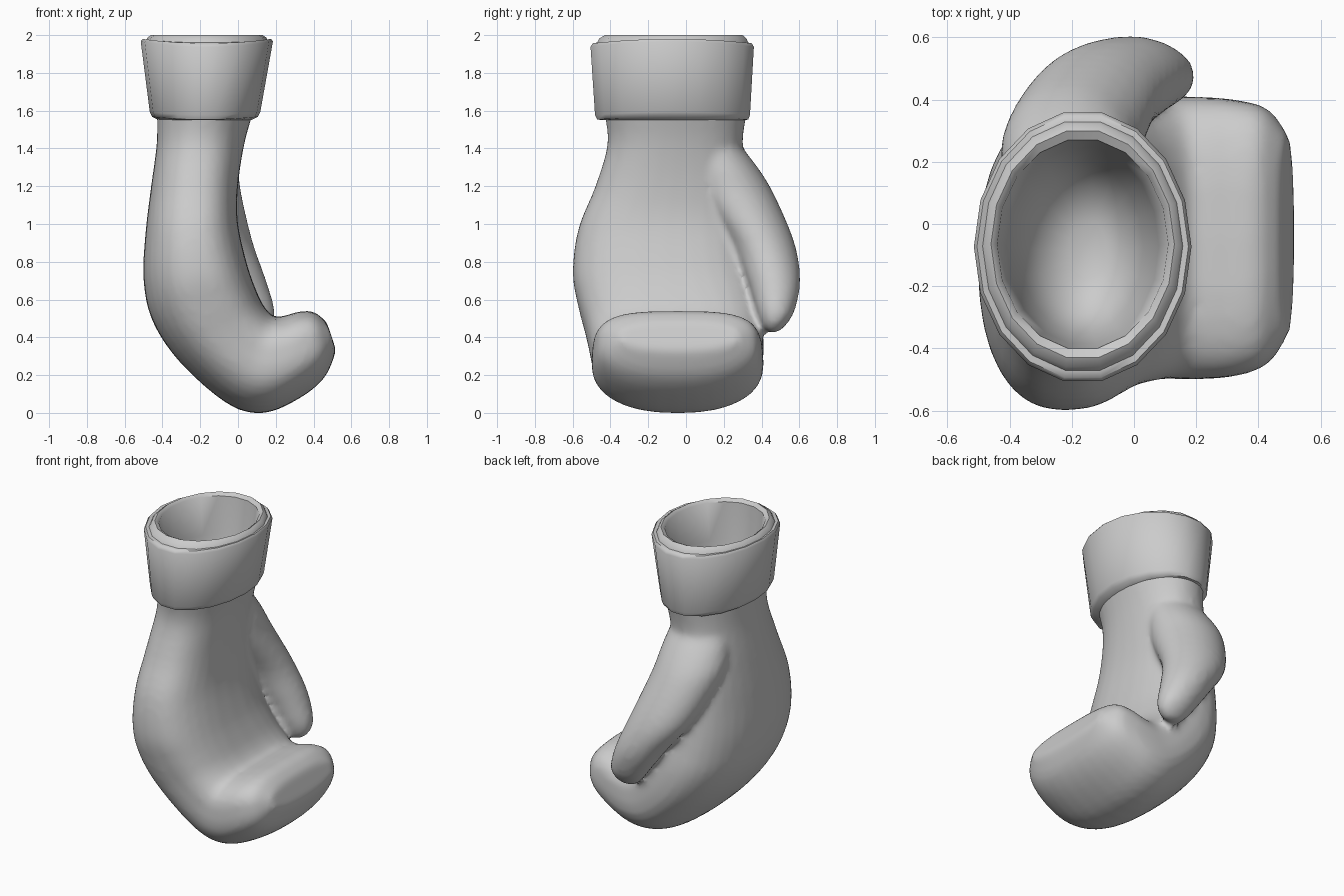
import bpy, bmesh
from math import cos, sin, pi, copysign

if "Cube" in bpy.data.objects:
    bpy.data.objects.remove(bpy.data.objects["Cube"])


def smooth_path(rows, steps):
    """Catmull-Rom interpolation through the rows of section parameters."""
    out = []
    for i in range(len(rows) - 1):
        p0, p1, p2 = rows[max(i - 1, 0)], rows[i], rows[i + 1]
        p3 = rows[min(i + 2, len(rows) - 1)]
        for s in range(steps):
            t = s / steps
            out.append([0.5 * (2 * b + (c - a) * t + (2 * a - 5 * b + 4 * c - d) * t * t
                               + (3 * b - a - 3 * c + d) * t ** 3)
                        for a, b, c, d in zip(p0, p1, p2, p3)])
    return out + [list(rows[-1])]


def loft(bm, rings, cap_start=True, cap_end=True):
    loops = [[bm.verts.new(p) for p in ring] for ring in rings]
    for a, b in zip(loops, loops[1:]):
        n = len(a)
        for i in range(n):
            bm.faces.new((a[i], a[(i + 1) % n], b[(i + 1) % n], b[i]))
    if cap_start:
        bm.faces.new(loops[0][::-1])
    if cap_end:
        bm.faces.new(loops[-1])


def rounded(v, n):
    return copysign(abs(v) ** (2 / n), v)


def section(ox, oz, ix, iz, y0, y1, n):
    """Ring between a back-of-hand point and a palm point; n squares off the palm."""
    pts = []
    for k in range(32):
        a = 2 * pi * k / 32
        e = n if cos(a) > 0 else min(n, 2.3)
        u, v = rounded(cos(a), e), rounded(sin(a), e)
        pts.append(((ox + ix) / 2 + u * (ix - ox) / 2,
                    (y0 + y1) / 2 + v * (y1 - y0) / 2,
                    (oz + iz) / 2 + u * (iz - oz) / 2))
    return pts


def oval(x0, x1, y0, y1, z, saddle=0, count=18):
    return [((x0 + x1) / 2 + cos(a) * (x1 - x0) / 2,
             (y0 + y1) / 2 + sin(a) * (y1 - y0) / 2,
             z + saddle * cos(2 * a))
            for a in (2 * pi * k / count for k in range(count))]


def finish(bm, name):
    bmesh.ops.recalc_face_normals(bm, faces=bm.faces)
    mesh = bpy.data.meshes.new(name)
    bm.to_mesh(mesh)
    bm.free()
    obj = bpy.data.objects.new(name, mesh)
    bpy.context.collection.objects.link(obj)
    return obj


def shade(obj, angle):
    bpy.ops.object.select_all(action='DESELECT')
    obj.select_set(True)
    bpy.context.view_layer.objects.active = obj
    bpy.ops.object.shade_smooth_by_angle(angle=angle)


# Hand: wrist, palm and the fingers curling forward
hand_sections = [
    (-.43, 1.62, .09, 1.62, -.44, .33, 2.0),
    (-.43, 1.43, .035, 1.43, -.415, .30, 2.2),
    (-.46, 1.20, .00, 1.20, -.48, .32, 2.4),
    (-.49, .95, .00, 1.00, -.57, .34, 2.5),
    (-.50, .70, .05, .78, -.60, .37, 2.6),
    (-.45, .48, .10, .64, -.57, .40, 2.8),
    (-.30, .26, .14, .56, -.53, .41, 3.0),
    (-.05, .045, .19, .51, -.50, .41, 3.2),
    (.14, .00, .25, .515, -.50, .41, 3.4),
    (.33, .08, .32, .535, -.49, .40, 3.4),
    (.46, .19, .40, .535, -.45, .37, 3.2),
    (.52, .33, .47, .48, -.35, .28, 2.8)]
bm = bmesh.new()
loft(bm, [section(*r) for r in smooth_path(hand_sections, 4)])

# Thumb: centre x, y, z and half widths
thumb_sections = [
    (-.20, .12, 1.45, .17, .14),
    (-.21, .19, 1.30, .21, .19),
    (-.20, .26, 1.15, .22, .21),
    (-.12, .405, .90, .20, .17),
    (-.01, .465, .70, .16, .14),
    (.07, .475, .54, .125, .10),
    (.09, .465, .46, .085, .06),
    (.09, .46, .425, .035, .02)]
loft(bm, [oval(x - w, x + w, y - d, y + d, z, 0, 24)
          for x, y, z, w, d in smooth_path(thumb_sections, 4)])
bmesh.ops.recalc_face_normals(bm, faces=bm.faces)
glove = finish(bm, "glove_body")

# Fuse thumb and hand into one padded skin
fuse = glove.modifiers.new("fuse", 'REMESH')
fuse.mode = 'VOXEL'
fuse.voxel_size = 0.02
soft = glove.modifiers.new("soften", 'SMOOTH')
soft.factor = 0.5
soft.iterations = 5
deps = bpy.context.evaluated_depsgraph_get()
bm = bmesh.new()
bm.from_mesh(bpy.data.meshes.new_from_object(glove.evaluated_get(deps)))
glove.modifiers.clear()

# Open the wrist inside the cuff
bmesh.ops.bisect_plane(bm, geom=bm.verts[:] + bm.edges[:] + bm.faces[:],
                       plane_co=(0, 0, 1.56), plane_no=(0, 0, 1), clear_outer=True)
bm.to_mesh(glove.data)
bm.free()
shade(glove, 1.2)

# Cuff: flared band, stepped rim and the lining pocket
cuff_profile = [
    (-.42, .07, -.425, .31, 1.55, 0),
    (-.455, .105, -.475, .335, 1.56, .008),
    (-.467, .118, -.488, .345, 1.585, .008),
    (-.515, .185, -.512, .366, 1.952, .015),
    (-.505, .175, -.500, .355, 1.968, .012),
    (-.487, .157, -.477, .335, 1.966, .006),
    (-.478, .149, -.465, .326, 1.985, .003),
    (-.460, .130, -.435, .305, 2.0, 0),
    (-.440, .110, -.405, .275, 1.985, 0),
    (-.410, .080, -.390, .250, 1.75, 0),
    (-.370, .030, -.355, .205, 1.50, 0),
    (-.300, -.02, -.290, .125, 1.37, 0),
    (-.210, -.09, -.180, .015, 1.32, 0)]
bm = bmesh.new()
loft(bm, [oval(*r) for r in cuff_profile], cap_start=False)
cuff = finish(bm, "cuff")
# Open shell: make sure the outside band faces outwards
band = max(cuff.data.polygons, key=lambda p: p.center.x if p.center.z < 1.9 else -9)
if band.normal.x < 0:
    cuff.data.flip_normals()
shade(cuff, 0.9)
